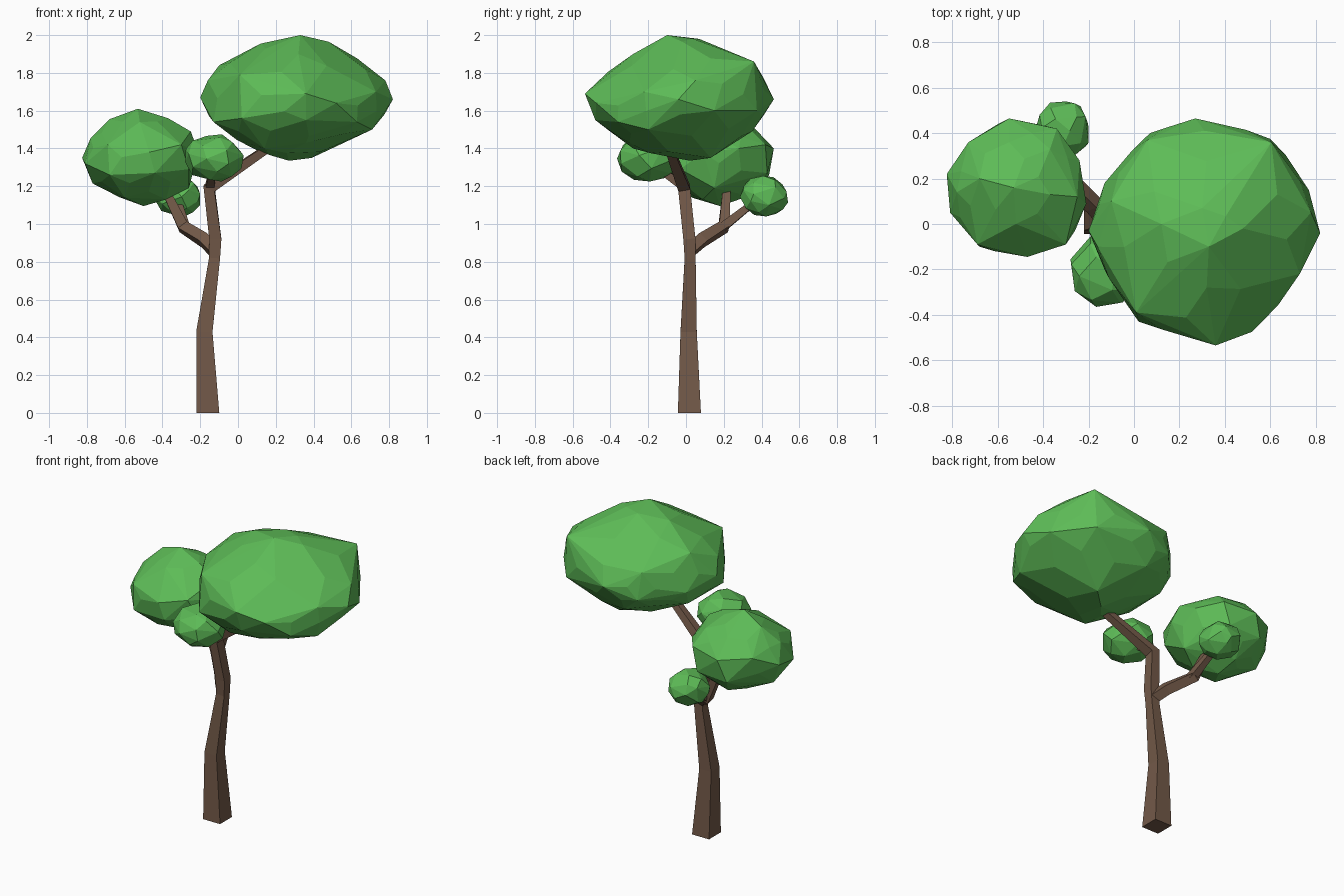
import bpy, bmesh, math, random
from mathutils import Vector

if "Cube" in bpy.data.objects:
    bpy.data.objects.remove(bpy.data.objects["Cube"])

random.seed(4)


def material(name, color):
    m = bpy.data.materials.new(name)
    m.diffuse_color = color
    m.use_nodes = True
    m.node_tree.nodes["Principled BSDF"].inputs["Base Color"].default_value = m.diffuse_color
    return m


BARK = material("bark", (0.17, 0.1, 0.065, 1))
LEAF = material("leaf", (0.11, 0.5, 0.095, 1))


def finish(name, bm, mat):
    bmesh.ops.recalc_face_normals(bm, faces=bm.faces)
    me = bpy.data.meshes.new(name)
    bm.to_mesh(me)
    bm.free()
    me.materials.append(mat)
    bpy.context.collection.objects.link(bpy.data.objects.new(name, me))


def limb(name, path, flat_base=False):
    """Square tapering tube through (x, y, z, half_width) stations."""
    bm = bmesh.new()
    pts = [Vector(p[:3]) for p in path]
    rings = []
    for i, p in enumerate(pts):
        into = (p - pts[i - 1]).normalized() if i else Vector()
        out = (pts[i + 1] - p).normalized() if i < len(pts) - 1 else Vector()
        d = Vector((0, 0, 1)) if flat_base and i == 0 else into + out
        q = Vector((0, 0, 1)).rotation_difference(d.normalized())
        r = path[i][3]
        rings.append([bm.verts.new(p + q @ Vector((sx * r, sy * r, 0)))
                      for sx, sy in ((-1, -1), (1, -1), (1, 1), (-1, 1))])
    for a, b in zip(rings, rings[1:]):
        for k in range(4):
            n = (k + 1) % 4
            bm.faces.new((a[k], a[n], b[n], b[k]))
    bm.faces.new(rings[0][::-1])
    bm.faces.new(rings[-1])
    finish(name, bm, BARK)


def hull(points):
    bm = bmesh.new()
    for p in points:
        bm.verts.new(p)
    bmesh.ops.convex_hull(bm, input=bm.verts)
    loose = [v for v in bm.verts if not v.link_faces]
    bmesh.ops.delete(bm, geom=loose, context='VERTS')
    bmesh.ops.recalc_face_normals(bm, faces=bm.faces)
    return bm


def canopy(name, points, bulge=0.0):
    """Faceted convex clump wrapped around a few points, large facets swelled."""
    lo = [min(p[k] for p in points) for k in range(3)]
    hi = [max(p[k] for p in points) for k in range(3)]
    bm = hull(points)
    if bulge:
        bmesh.ops.dissolve_limit(bm, angle_limit=math.radians(9),
                                 verts=bm.verts, edges=bm.edges)
        extra = []
        for f in bm.faces:
            s = math.sqrt(f.calc_area())
            if s > 0.13:
                c = f.calc_center_median() + f.normal * s * bulge
                extra.append([min(max(c[k], lo[k]), hi[k]) for k in range(3)])
        bm.free()
        bm = hull(list(points) + extra)
    bmesh.ops.dissolve_limit(bm, angle_limit=math.radians(7),
                             verts=bm.verts, edges=bm.edges)
    finish(name, bm, LEAF)


def tuft(name, lo, hi):
    """Small irregular clump filling the box lo..hi."""
    pts = []
    n = 30
    for i in range(n):
        z = 1 - 2 * (i + 0.5) / n
        a = i * 2.39996 + random.uniform(-0.3, 0.3)
        r = math.sqrt(1 - z * z)
        pts.append(Vector((r * math.cos(a), r * math.sin(a), z)))
    mn = [min(p[k] for p in pts) for k in range(3)]
    mx = [max(p[k] for p in pts) for k in range(3)]
    canopy(name, [[lo[k] + (p[k] - mn[k]) / (mx[k] - mn[k]) * (hi[k] - lo[k])
                   for k in range(3)] for p in pts])


# Trunk and branches
limb("trunk", [(-0.16, 0.018, 0, 0.061), (-0.178, 0.014, 0.43, 0.043),
               (-0.124, 0.022, 0.82, 0.029), (-0.12, 0.018, 0.92, 0.032),
               (-0.152, -0.01, 1.19, 0.032), (0.2, -0.1, 1.43, 0.02)], True)
limb("left_branch", [(-0.125, 0.02, 0.86, 0.03), (-0.18, 0.085, 0.915, 0.03),
                     (-0.29, 0.2, 0.985, 0.029), (-0.38, 0.215, 1.17, 0.021)])
limb("back_twig", [(-0.28, 0.19, 0.98, 0.024), (-0.32, 0.38, 1.13, 0.016)])
limb("front_twig", [(-0.15, 0.0, 1.19, 0.024), (-0.13, -0.17, 1.31, 0.016)])

# Large leaf clumps
canopy("main_canopy", [
    (0.33, -0.1, 2.0), (0.3, 0.07, 1.98), (0.12, 0, 1.955), (0.48, -0.02, 1.965),
    (0.5, 0.18, 1.93), (0.32, -0.28, 1.9), (-0.1, 0.1, 1.84), (0.06, 0.37, 1.77),
    (0.605, 0.36, 1.86), (0.78, 0.05, 1.76), (0.36, -0.535, 1.69),
    (0.01, -0.39, 1.79), (0.52, -0.475, 1.64), (-0.16, -0.1, 1.76),
    (-0.2, -0.03, 1.67), (-0.13, 0.18, 1.62), (0.27, 0.465, 1.66),
    (0.6, 0.375, 1.6), (0.77, 0.15, 1.6), (0.82, -0.04, 1.66),
    (0.71, -0.2, 1.5), (0.73, -0.22, 1.7), (0.36, -0.48, 1.55),
    (0.02, -0.43, 1.56), (-0.13, -0.2, 1.54), (-0.1, 0.12, 1.52),
    (0.27, 0.02, 1.335), (0.39, 0.13, 1.35), (0.1, -0.05, 1.39),
    (0.14, -0.28, 1.4), (0.36, -0.3, 1.43), (0.2, 0.35, 1.49),
    (0.07, 0.4, 1.6), (0.63, -0.36, 1.54)], 0.07)
canopy("left_canopy", [
    (-0.53, 0.16, 1.61), (-0.37, 0.13, 1.56), (-0.68, 0.2, 1.555),
    (-0.55, 0.36, 1.51), (-0.52, 0.0, 1.54), (-0.25, 0.12, 1.49),
    (-0.78, 0.14, 1.455), (-0.73, 0.36, 1.42), (-0.55, 0.465, 1.4),
    (-0.34, 0.42, 1.42), (-0.24, 0.28, 1.4), (-0.21, 0.09, 1.38),
    (-0.3, -0.09, 1.42), (-0.47, -0.145, 1.38), (-0.69, -0.09, 1.42),
    (-0.825, 0.22, 1.35), (-0.81, 0.05, 1.32), (-0.68, -0.1, 1.26),
    (-0.44, -0.13, 1.27), (-0.26, -0.03, 1.29), (-0.26, 0.15, 1.19),
    (-0.38, 0.43, 1.27), (-0.6, 0.44, 1.26), (-0.77, 0.2, 1.215),
    (-0.5, 0.18, 1.095), (-0.38, 0.09, 1.13), (-0.6, 0.03, 1.14),
    (-0.52, 0.31, 1.14), (-0.37, 0.33, 1.51)], 0.06)

# Small leaf clumps
tuft("back_tuft", (-0.44, 0.285, 1.04), (-0.2, 0.54, 1.255))
tuft("front_tuft", (-0.28, -0.365, 1.225), (0.03, -0.05, 1.475))
